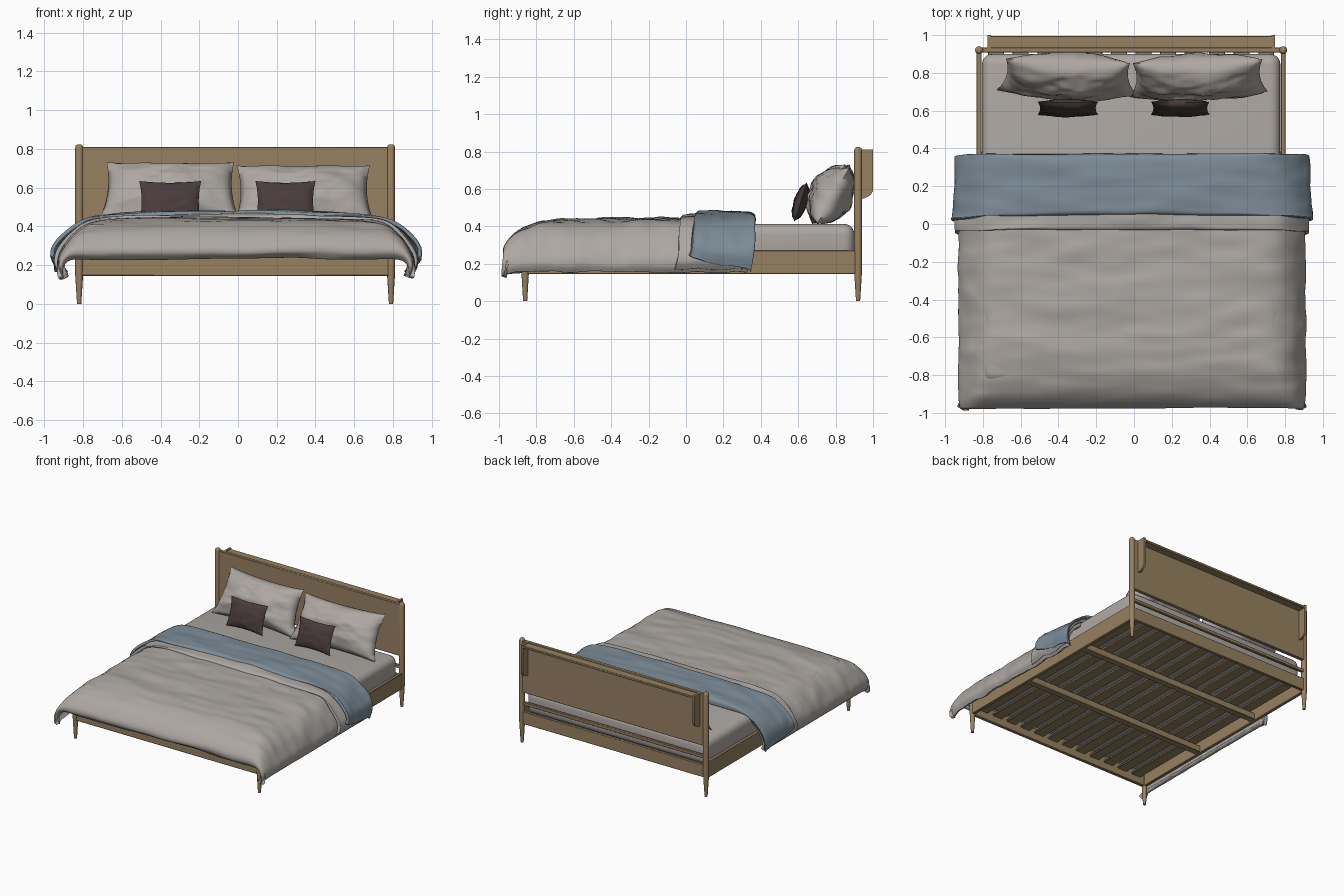
import bpy, bmesh, math
from mathutils import Vector, noise

if "Cube" in bpy.data.objects:
    bpy.data.objects.remove(bpy.data.objects["Cube"])

def material(name, col):
    m = bpy.data.materials.new(name)
    m.diffuse_color = (*col, 1)
    m.use_nodes = True
    m.node_tree.nodes["Principled BSDF"].inputs["Base Color"].default_value = m.diffuse_color
    return m

WOOD = material("oak wood", (0.31, 0.22, 0.12))
LINEN = material("grey linen", (0.42, 0.39, 0.365))
BLUE = material("dusty blue", (0.205, 0.265, 0.315))
BROWN = material("dark brown", (0.066, 0.045, 0.044))
CX = -0.015  # centre line of the frame

def finish(bm, name, mat, angle=40):
    me = bpy.data.meshes.new(name)
    bm.to_mesh(me)
    bm.free()
    me.materials.append(mat)
    ob = bpy.data.objects.new(name, me)
    bpy.context.collection.objects.link(ob)
    bpy.ops.object.select_all(action='DESELECT')
    ob.select_set(True)
    bpy.context.view_layer.objects.active = ob
    bpy.ops.object.shade_smooth_by_angle(angle=math.radians(angle))
    return ob

def box(name, x0, x1, y0, y1, z0, z1, mat=WOOD, bevel=0.003, seg=1):
    bm = bmesh.new()
    bmesh.ops.create_cube(bm, size=1)
    for v in bm.verts:
        v.co = Vector((x0 + (v.co.x + .5) * (x1 - x0), y0 + (v.co.y + .5) * (y1 - y0),
                       z0 + (v.co.z + .5) * (z1 - z0)))
    bmesh.ops.bevel(bm, geom=bm.edges[:], offset=bevel, segments=seg, profile=.5, affect='EDGES')
    return finish(bm, name, mat)

def lathe(name, x, y, prof, n=24):
    bm = bmesh.new()
    rings = [[bm.verts.new((x + r * math.cos(2 * math.pi * k / n), y + r * math.sin(2 * math.pi * k / n), z))
              for k in range(n)] for r, z in prof]
    for a, b in zip(rings, rings[1:]):
        for k in range(n):
            bm.faces.new((a[k], a[(k + 1) % n], b[(k + 1) % n], b[k]))
    bm.faces.new(rings[0][::-1])
    bm.faces.new(rings[-1])
    return finish(bm, name, WOOD)

def curve(pts, t):
    """Catmull-Rom point through pts for t in 0..1"""
    f = t * (len(pts) - 1)
    i = min(int(f), len(pts) - 2)
    f -= i
    p = [Vector(pts[min(max(k, 0), len(pts) - 1)]) for k in range(i - 1, i + 3)]
    return .5 * (2 * p[1] + (p[2] - p[0]) * f + (2 * p[0] - 5 * p[1] + 4 * p[2] - p[3]) * f * f
                 + (3 * p[1] - p[0] - 3 * p[2] + p[3]) * f ** 3)

def drape(name, mat, xp, yp, z0, nx, ny, thick, flare=0, lift=0, foot=False, puff=.012):
    """Cloth: half cross profile xp (x, drop) mirrored, length profile yp (y, drop), head to foot"""
    bm = bmesh.new()
    rows = []
    for j in range(ny + 1):
        row = []
        for i in range(nx + 1):
            s, t = 2 * i / nx - 1, j / ny
            sx, s, c = math.copysign(1, s), abs(s), 0
            if foot:  # round the corner so the two overhangs do not double up
                a, b = max(0, s - .5) * 2, max(0, t - .5) * 2
                a, b = a * math.sqrt(1 - b * b / 2), b * math.sqrt(1 - a * a / 2)
                s, t, c = (.5 + a / 2 if a else s), (.5 + b / 2 if b else t), 2 * a * b
            x, dx = curve(xp, s)
            y, dy = curve(yp, t)
            dx *= 1.06 - lift * t
            x *= 1 + flare * t * s ** 4
            if foot:  # hem sits back in the middle of the foot
                y += .04 * max(0, t - .6) / .4 * (1 - s ** 4)
                x -= .03 * c ** 3
            else:  # side ends slip towards the foot
                y -= .025 * s ** 4
            z = z0 - (max(dx, 0) ** 3 + max(dy, 0) ** 3) ** (1 / 3) - .04 * c ** 3
            # long cross wrinkles plus fine crumples
            wr = puff * noise.noise(Vector((sx * x * 1.8, y * 7, z * 9))) \
                + .007 * noise.noise(Vector((sx * x * 5, y * 14, z * 9)))
            row.append(bm.verts.new((CX + .005 + sx * (x + wr * s ** 5 * 1.4), y + wr * .6, z + wr)))
        rows.append(row)
    for a, b in zip(rows, rows[1:]):
        for i in range(nx):
            bm.faces.new((a[i], b[i], b[i + 1], a[i + 1]))
    ob = finish(bm, name, mat, 60)
    m = ob.modifiers.new("thickness", 'SOLIDIFY')
    m.thickness, m.offset = thick, -1
    return ob

def pillow(name, mat, loc, w, h, d, tilt, yaw=0, seed=0, n=28, taper=0):
    bm = bmesh.new()
    for side in (-1, 1):
        g = []
        for j in range(n + 1):
            for i in range(n + 1):
                u, v = 2 * i / n - 1, 2 * j / n - 1
                e = max(0, (1 - u * u) * (1 - v * v))
                x = u * w / 2 * (1 - .08 * (1 - v * v)) * (1 - taper * v)
                z = v * h / 2 * (1 - .09 * (1 - u * u))
                k = d * (.1 * noise.noise(Vector((u * 2 + seed, v * 2.5, side)))
                         + .04 * noise.noise(Vector((u * 6 + seed, v * 6, side))))
                g.append(bm.verts.new((x, side * d / 2 * e ** .5 + k * e ** .4, z)))
        for j in range(n):
            for i in range(n):
                q = [g[j * (n + 1) + i], g[j * (n + 1) + i + 1], g[(j + 1) * (n + 1) + i + 1], g[(j + 1) * (n + 1) + i]]
                bm.faces.new(q if side < 0 else q[::-1])
    bmesh.ops.remove_doubles(bm, verts=bm.verts[:], dist=1e-5)
    ob = finish(bm, name, mat, 70)
    ob.location = loc
    ob.rotation_euler = (-math.radians(tilt), 0, math.radians(yaw))
    return ob

# Posts, legs and headboard wings, left and right
for side, tag in ((-1, "left"), (1, "right")):
    px = CX + side * .805
    lathe(tag + "_head_post", px, .92, [(.011, 0), (.021, .16), (.021, .805), (.018, .817), (.009, .824)])
    lathe(tag + "_front_leg", px, -.86, [(.011, 0), (.021, .17), (.021, .25)])
    box(tag + "_side_rail", px - .013, px + .013, -.86, .92, .145, .27)
    bm = bmesh.new()
    wx = CX + side * .752
    wing = [(.93, .81), (1.0, .81), (1.0, .59), (.988, .568), (.955, .55), (.93, .55)]
    f = bm.faces.new([bm.verts.new((wx - .009, y, z)) for y, z in wing])
    ext = bmesh.ops.extrude_face_region(bm, geom=[f])
    bmesh.ops.translate(bm, vec=(.018, 0, 0), verts=[v for v in ext["geom"] if isinstance(v, bmesh.types.BMVert)])
    bmesh.ops.recalc_face_normals(bm, faces=bm.faces[:])
    finish(bm, tag + "_headboard_wing", WOOD)

# Headboard and frame rails
L, R = CX - .8, CX + .8
box("headboard_panel", L, R, .908, .935, .40, .81)
box("headboard_ledge", L + .05, R - .05, .93, .996, .785, .803)
box("head_bar", L, R, .91, .932, .30, .325)
box("head_rail", L, R, .908, .932, .15, .25)
box("front_rail", L, R, -.873, -.847, .145, .245)

# Slatted base: two cross beams and lengthwise slats
for k, y in enumerate((-.25, .36)):
    box(f"cross_beam_{k}", L, R, y - .025, y + .025, .15, .20)
for k in range(12):
    x = CX - .715 + k * .13
    box(f"slat_{k}", x - .042, x + .042, -.85, .91, .20, .215)

# Mattress
box("mattress", CX - .79, CX + .79, -.84, .9, .218, .413, LINEN, .055, 5)

# Duvet, its folded edge, and the blue throw
DUVET_X = [(0, 0), (.3, .002), (.58, .012), (.75, .03), (.845, .09), (.905, .175), (.92, .235), (.90, .275)]
drape("duvet", LINEN, DUVET_X,
      [(.33, .03), (.1, 0), (-.2, 0), (-.5, .005), (-.74, .02), (-.89, .065), (-.975, .13), (-1.0, .18), (-.98, .215)],
      .447, 120, 130, .03, foot=True)
drape("duvet_fold", LINEN, [(x * 1.015, d) for x, d in DUVET_X],
      [(.35, .04), (.25, .005), (.1, 0), (-.01, .003), (-.032, .025)], .464, 110, 36, .025, .01, puff=.01)
drape("blue_throw", BLUE,
      [(0, 0), (.3, .002), (.58, .014), (.75, .037), (.85, .095), (.915, .17), (.935, .24), (.925, .305)],
      [(.372, .05), (.355, .012), (.25, 0), (.13, 0), (.065, .003), (.045, .022)],
      .480, 110, 36, .02, .03, .28, puff=.01)

# Pillows and small cushions
pillow("left_pillow", LINEN, (-.352, .78, .575), .70, .355, .225, 28, -2, 1, taper=.06)
pillow("right_pillow", LINEN, (.34, .775, .563), .71, .35, .225, 30, 2, 5, taper=.03)
pillow("left_cushion", BROWN, (-.35, .613, .53), .32, .22, .07, 18, 0, 2, 18)
pillow("right_cushion", BROWN, (.245, .613, .53), .31, .22, .07, 18, 0, 8, 18)
